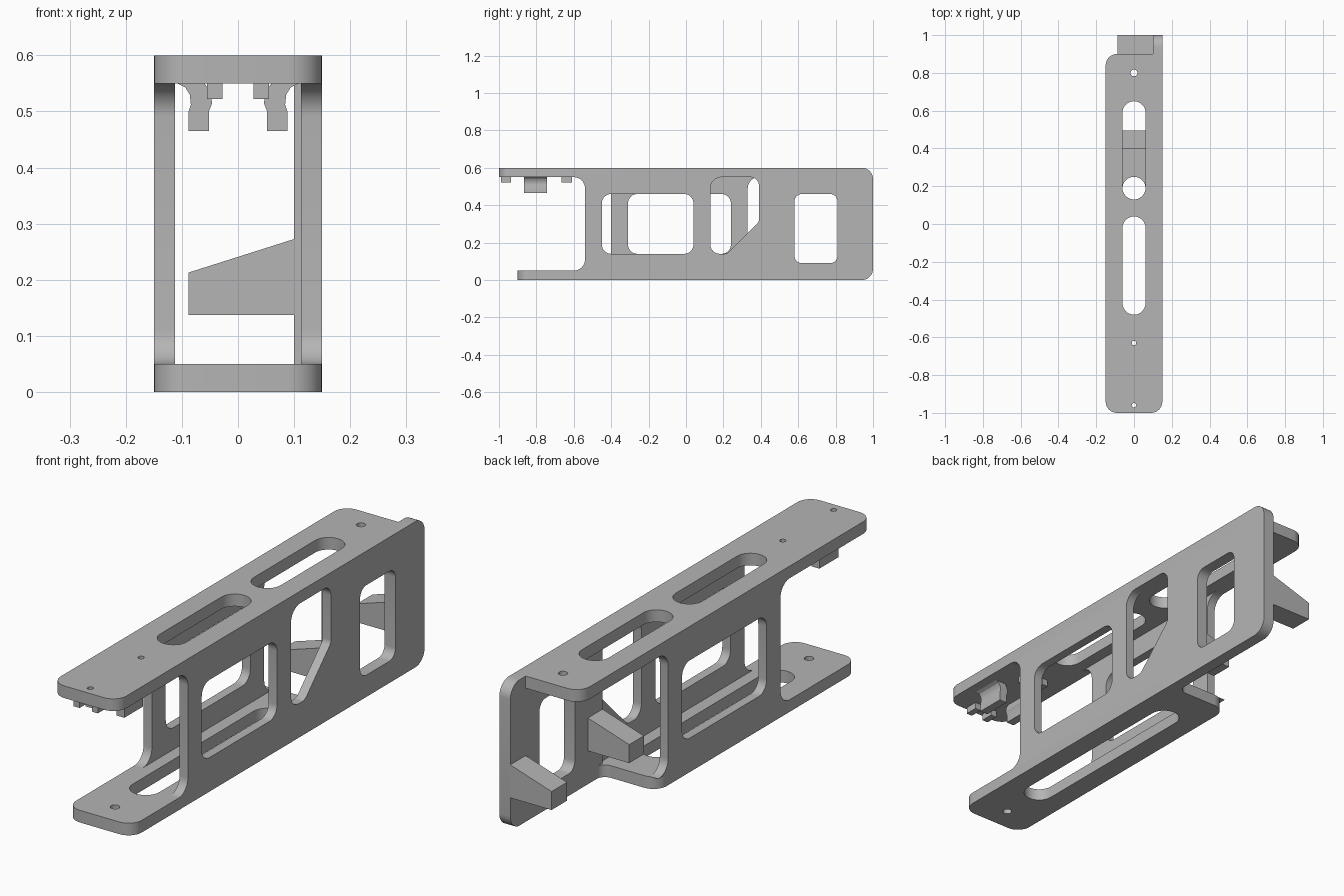
import bpy, bmesh, math
from mathutils import Matrix, Vector

cube = bpy.data.objects.get("Cube")
if cube:
    bpy.data.objects.remove(cube, do_unlink=True)

grey = bpy.data.materials.new("plain_grey")
grey.use_nodes = True
grey.diffuse_color = (0.46, 0.46, 0.46, 1)
grey.node_tree.nodes["Principled BSDF"].inputs["Base Color"].default_value = (0.46, 0.46, 0.46, 1)

# Profile planes: columns are the world directions of profile u, profile v and thickness
AXES = {
    "z": ((1, 0, 0), (0, 1, 0), (0, 0, 1)),
    "x": ((0, 1, 0), (0, 0, 1), (1, 0, 0)),
    "y": ((1, 0, 0), (0, 0, 1), (0, 1, 0)),
}


def rounded(corners, steps=8):
    """Outline from (u, v, radius) corners, each replaced by a tangent arc."""
    pts = []
    for i, (u, v, r) in enumerate(corners):
        p = Vector((u, v))
        if r == 0:
            pts.append(p)
            continue
        a = (Vector(corners[i - 1][:2]) - p).normalized()
        b = (Vector(corners[(i + 1) % len(corners)][:2]) - p).normalized()
        half = a.angle(b) / 2
        centre = p + (a + b).normalized() * (r / math.sin(half))
        start = p + a * (r / math.tan(half)) - centre
        end = p + b * (r / math.tan(half)) - centre
        sweep = start.angle_signed(end)
        for k in range(steps + 1):
            pts.append(centre + Matrix.Rotation(-sweep * k / steps, 2) @ start)
    return pts


def rect(u0, u1, v0, v1, r=0):
    return rounded([(u0, v0, r), (u1, v0, r), (u1, v1, r), (u0, v1, r)])


def slot(v0, v1, half=0.061):
    return rect(-half, half, v0, v1, half * 0.999)


def hole(v, r):
    return [Vector((r * math.cos(t * math.pi / 10), v + r * math.sin(t * math.pi / 10)))
            for t in range(20)]


def plate(name, axis, low, high, outline, openings=()):
    """Flat part: an outline with openings, filled and given thickness."""
    curve = bpy.data.curves.new(name, "CURVE")
    curve.dimensions = "2D"
    curve.fill_mode = "BOTH"
    curve.extrude = (high - low) / 2
    for pts in (outline, *openings):
        spline = curve.splines.new("POLY")
        spline.points.add(len(pts) - 1)
        for sp, p in zip(spline.points, pts):
            sp.co = (p[0], p[1], 0, 1)
        spline.use_cyclic_u = True
    temp = bpy.data.objects.new(name + "_profile", curve)
    bpy.context.collection.objects.link(temp)
    bpy.context.view_layer.update()
    deps = bpy.context.evaluated_depsgraph_get()
    mesh = bpy.data.meshes.new_from_object(temp.evaluated_get(deps))
    bpy.data.objects.remove(temp, do_unlink=True)
    mesh.name = name
    turn = Matrix(AXES[axis]).transposed()
    middle = Vector(AXES[axis][2]) * (low + high) / 2
    bm = bmesh.new()
    bm.from_mesh(mesh)
    for v in bm.verts:
        v.co = turn @ v.co + middle
    bmesh.ops.remove_doubles(bm, verts=bm.verts, dist=0.0002)
    bmesh.ops.recalc_face_normals(bm, faces=bm.faces)
    bm.to_mesh(mesh)
    bm.free()
    mesh.materials.clear()
    mesh.materials.append(grey)
    obj = bpy.data.objects.new(name, mesh)
    bpy.context.collection.objects.link(obj)
    bpy.ops.object.select_all(action="DESELECT")
    obj.select_set(True)
    bpy.context.view_layer.objects.active = obj
    bpy.ops.object.shade_smooth_by_angle(angle=math.radians(30))
    return obj


R = 0.06

# Top and bottom plates
plate("top_plate", "z", 0.55, 0.6,
      rounded([(-0.15, -1, R), (0.15, -1, R), (0.15, 0.9, 0), (-0.15, 0.9, R)]),
      [slot(0.13, 0.65), slot(-0.48, 0.04), hole(0.8, 0.018), hole(-0.63, 0.012),
       hole(-0.96, 0.012)])
plate("bottom_plate", "z", 0, 0.05,
      rounded([(-0.15, -0.9, R), (0.15, -0.9, R), (0.15, 0.4, 0), (0.12, 0.4, 0),
               (0.12, 0.44, 0), (0.1, 0.44, 0), (0.1, 0.4, 0.038), (-0.15, 0.4, R)]),
      [slot(-0.66, 0.25), hole(-0.8, 0.018)])

# Long side panel on the left, flared into the plates at its front edge
back_end = [(0.9, 0.55, 0), (0.9, 0.6, 0), (1, 0.6, R), (1, 0, R), (0.4, 0, 0)]
rear_window = rect(0.58, 0.81, 0.09, 0.46, 0.04)
plate("left_panel", "x", 0.112, 0.15,
      rounded([(0.4, 0.05, 0), (-0.605, 0.05, 0), (-0.54, 0.05, R), (-0.54, 0.55, R),
               (-0.605, 0.55, 0)] + back_end),
      [rect(-0.45, 0.04, 0.14, 0.46, 0.05), rear_window,
       rounded([(0.13, 0.14, 0.05), (0.22, 0.14, 0.04), (0.39, 0.31, 0.03),
                (0.39, 0.55, 0.045), (0.13, 0.55, R)])])
plate("left_panel_thick_back", "x", 0.1, 0.112,
      rounded([(0.4, 0.55, 0)] + back_end), [rear_window])

# Short side panel on the right, flared at both edges
plate("right_panel", "x", -0.15, -0.112,
      rounded([(-0.465, 0.05, 0), (-0.4, 0.05, R), (-0.4, 0.55, R), (-0.465, 0.55, 0),
               (0.395, 0.55, 0), (0.33, 0.55, R), (0.33, 0.05, R), (0.395, 0.05, 0)]),
      [rect(-0.31, 0.24, 0.14, 0.46, 0.05)])

# Tapered arms reaching across from the long panel
for name, y0, y1 in (("middle_arm", 0.4, 0.495), ("back_arm", 0.9, 1.0)):
    plate(name, "y", y0, y1,
          [(-0.088, 0.137), (0.101, 0.137), (0.101, 0.273), (-0.088, 0.213)])

# Clips and tabs under the front of the top plate
for side, s in (("left", 1), ("right", -1)):
    claw = [(0.052, 0.465), (0.088, 0.465), (0.088, 0.5), (0.084, 0.512), (0.086, 0.53),
            (0.094, 0.543), (0.11, 0.551), (0.06, 0.551), (0.05, 0.535), (0.046, 0.515),
            (0.052, 0.5)]
    plate(side + "_clip", "y", -0.865, -0.742, [(s * x, z) for x, z in claw])
    for end, y0, y1 in (("front", -0.99, -0.935), ("back", -0.665, -0.61)):
        tab = rect(0.028, 0.055, 0.522, 0.551)
        plate(side + "_" + end + "_tab", "y", y0, y1, [(s * p.x, p.y) for p in tab])
